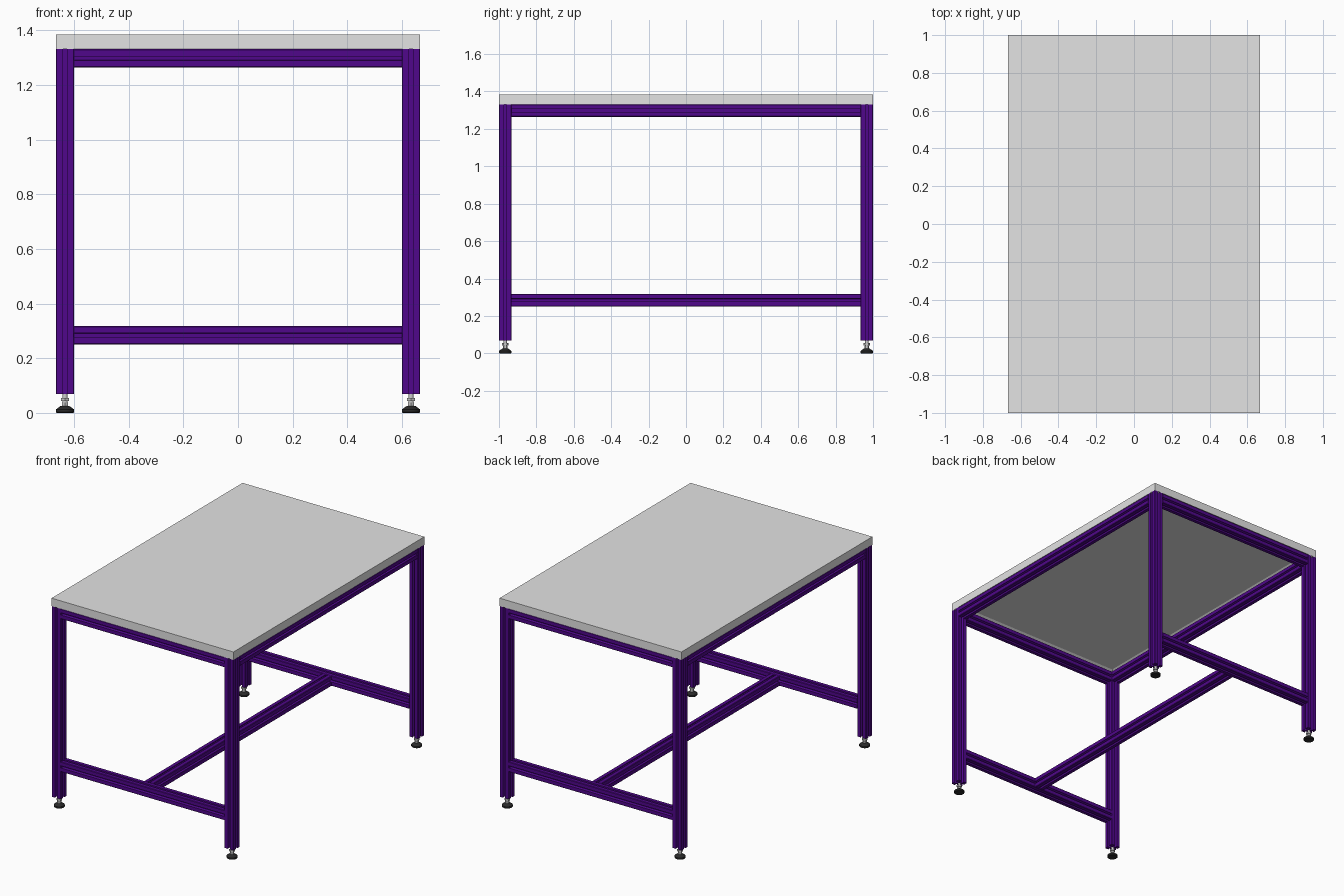
import bpy, bmesh
from math import pi
from mathutils import Matrix, Vector

if "Cube" in bpy.data.objects:
    bpy.data.objects.remove(bpy.data.objects["Cube"], do_unlink=True)

HX, HY = 0.6667, 1.0          # half width and half length of the table
TOP, UNDER = 1.3845, 1.3315   # worktop heights
P = 0.0667                    # width of the slotted profile
LX, LY = HX - P / 2, HY - P / 2
LEG_BOTTOM = 0.069


def material(name, color):
    m = bpy.data.materials.new(name)
    m.use_nodes = True
    m.diffuse_color = (*color, 1)
    bsdf = m.node_tree.nodes["Principled BSDF"]
    bsdf.inputs["Base Color"].default_value = (*color, 1)
    bsdf.inputs["Roughness"].default_value = 0.5
    return m


PURPLE = material("purple", (0.08, 0.002, 0.26))
GREY = material("light grey", (0.77, 0.77, 0.77))
BLACK = material("black rubber", (0.022, 0.022, 0.022))
STEEL = material("steel", (0.6, 0.6, 0.6))


def finish(name, bm, mat):
    bmesh.ops.recalc_face_normals(bm, faces=bm.faces)
    mesh = bpy.data.meshes.new(name)
    bm.to_mesh(mesh)
    bm.free()
    mesh.materials.append(mat)
    obj = bpy.data.objects.new(name, mesh)
    bpy.context.collection.objects.link(obj)
    return obj


def section():
    """Square outline with a T-slot in each side."""
    h, r = P / 2, 0.003
    mouth, lip, wide, depth, floor = 0.0074, 0.0067, 0.0148, 0.0212, 0.007
    half = [(h - r, h), (mouth, h), (mouth, h - lip), (wide, h - lip), (floor, h - depth)]
    side = half + [(-x, y) for x, y in reversed(half)]
    points = []
    for _ in range(4):
        points += side
        side = [(-y, x) for x, y in side]
    return points


def beam(name, start, end):
    """Slotted profile extruded from start to end."""
    start, end = Vector(start), Vector(end)
    axis = end - start
    bm = bmesh.new()
    face = bm.faces.new([bm.verts.new((x, y, 0)) for x, y in section()])
    out = bmesh.ops.extrude_face_region(bm, geom=[face], use_keep_orig=True)
    verts = [g for g in out["geom"] if isinstance(g, bmesh.types.BMVert)]
    bmesh.ops.translate(bm, verts=verts, vec=(0, 0, axis.length))
    turn = {0: Matrix.Rotation(pi / 2, 4, "Y"), 1: Matrix.Rotation(-pi / 2, 4, "X"),
            2: Matrix.Identity(4)}[max(range(3), key=lambda i: abs(axis[i]))]
    bm.transform(Matrix.Translation(start) @ turn)
    return finish(name, bm, PURPLE)


def turned(name, x, y, profile, mat, sides):
    """Stack of rings (radius, height) closed at both ends."""
    bm = bmesh.new()
    rings = []
    for radius, z in profile:
        ring = bmesh.ops.create_circle(bm, segments=sides, radius=radius)["verts"]
        bmesh.ops.translate(bm, verts=ring, vec=(x, y, z))
        rings.append(ring)
    for a, b in zip(rings, rings[1:]):
        for i in range(sides):
            j = (i + 1) % sides
            bm.faces.new((a[i], a[j], b[j], b[i]))
    bm.faces.new(rings[0])
    bm.faces.new(rings[-1])
    obj = finish(name, bm, mat)
    if sides > 8:
        bpy.ops.object.select_all(action="DESELECT")
        obj.select_set(True)
        bpy.context.view_layer.objects.active = obj
        bpy.ops.object.shade_smooth_by_angle()


# Worktop, recessed underneath behind a rim
bm = bmesh.new()
bmesh.ops.create_cube(bm, size=1)
bm.transform(Matrix.Translation((0, 0, (TOP + UNDER) / 2))
             @ Matrix.Diagonal((2 * HX, 2 * HY, TOP - UNDER, 1)))
bottom = min(bm.faces, key=lambda f: f.calc_center_median().z)
bmesh.ops.inset_region(bm, faces=[bottom], thickness=P)
bmesh.ops.translate(bm, verts=bottom.verts, vec=(0, 0, 0.03))
finish("worktop", bm, GREY)

# Legs with levelling feet
for sy, end in ((-1, "front"), (1, "back")):
    for sx, side in ((1, "left"), (-1, "right")):
        tag = f"{end}_{side}"
        x, y = sx * LX, sy * LY
        beam(f"{tag}_leg", (x, y, LEG_BOTTOM), (x, y, UNDER))
        turned(f"{tag}_foot_pad", x, y,
               [(0.030, 0), (0.033, 0.003), (0.033, 0.013), (0.018, 0.024), (0.014, 0.026)],
               BLACK, 24)
        turned(f"{tag}_foot_stem", x, y, [(0.009, 0.024), (0.009, 0.08)], STEEL, 16)
        turned(f"{tag}_foot_collar", x, y, [(0.013, 0.026), (0.013, 0.038)], STEEL, 6)
        turned(f"{tag}_foot_nut", x, y, [(0.017, 0.043), (0.017, 0.055)], STEEL, 6)

# Upper and lower rails
IX, IY = HX - P, HY - P
UPPER, LOWER = UNDER - P / 2, 0.2845
for s, end in ((-1, "front"), (1, "back")):
    for z, level in ((UPPER, "upper"), (LOWER, "lower")):
        beam(f"{end}_{level}_rail", (-IX, s * LY, z), (IX, s * LY, z))
for s, side in ((1, "left"), (-1, "right")):
    beam(f"{side}_upper_rail", (s * LX, -IY, UPPER), (s * LX, IY, UPPER))
beam("centre_stretcher", (0, -IY, LOWER), (0, IY, LOWER))
